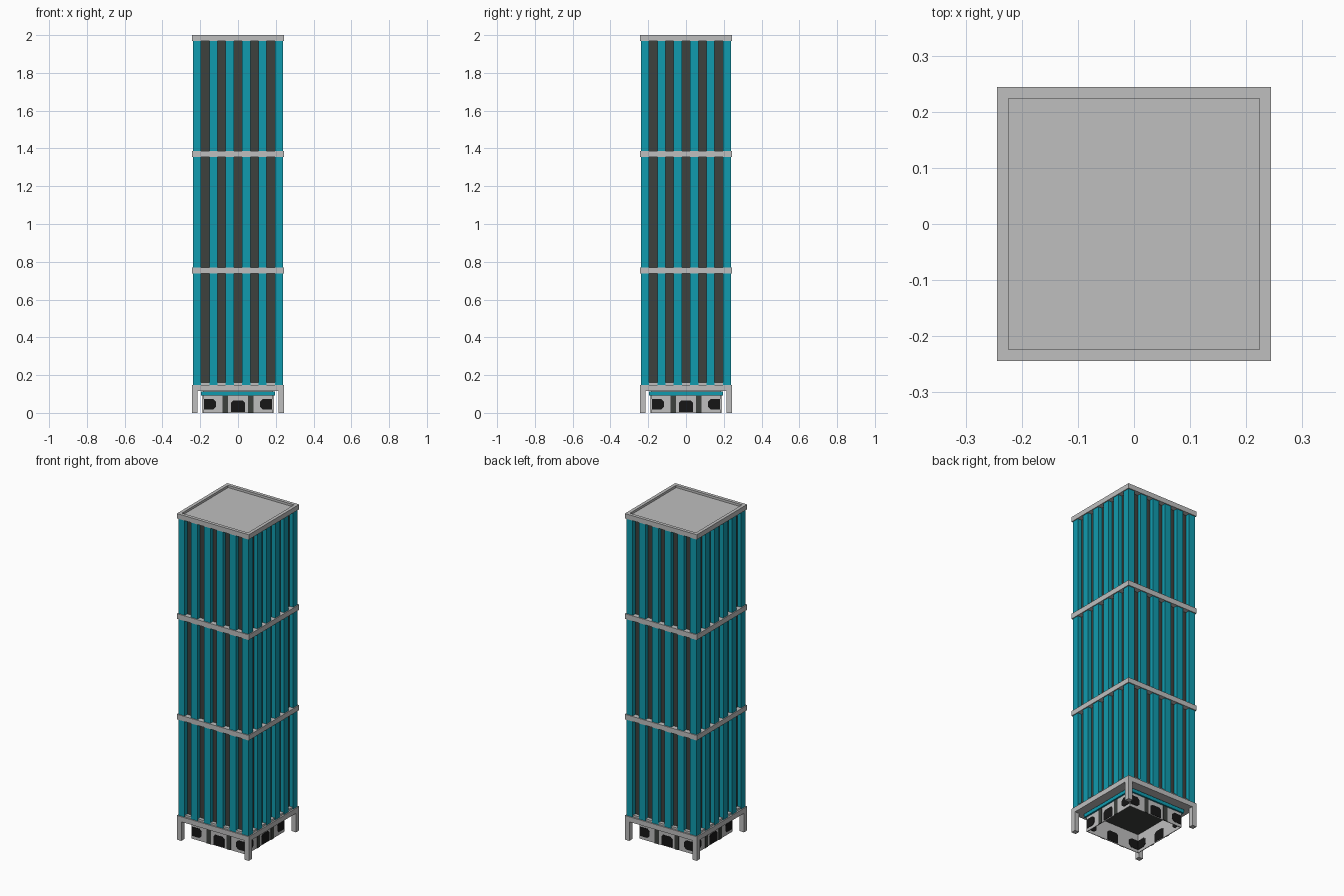
import bpy, bmesh, math
from mathutils import Matrix, Vector

if "Cube" in bpy.data.objects:
    bpy.data.objects.remove(bpy.data.objects["Cube"])


def material(name, rgb):
    m = bpy.data.materials.new(name)
    m.diffuse_color = (*rgb, 1)
    m.use_nodes = True
    m.node_tree.nodes["Principled BSDF"].inputs["Base Color"].default_value = m.diffuse_color
    return m


GREY = material("light grey concrete", (0.52, 0.52, 0.52))
TEAL = material("teal cladding", (0.005, 0.33, 0.43))
DARK = material("dark glazing", (0.047, 0.053, 0.047))
BLACK = material("black window", (0.008, 0.008, 0.008))


def prism(bm, pts, axis, a, b):
    """Extrude a 2D outline along z (plan outline) or y (front elevation outline)."""
    def co(p, t):
        return (p[0], p[1], t) if axis == 'z' else (p[0], t, p[1])
    lo = [bm.verts.new(co(p, a)) for p in pts]
    hi = [bm.verts.new(co(p, b)) for p in pts]
    bm.faces.new(lo)
    bm.faces.new(hi)
    n = len(pts)
    for i in range(n):
        bm.faces.new((lo[i], lo[(i + 1) % n], hi[(i + 1) % n], hi[i]))


def box(bm, x0, x1, y0, y1, z0, z1):
    prism(bm, [(x0, y0), (x1, y0), (x1, y1), (x0, y1)], 'z', z0, z1)


def finish(bm, name, mat, four_sides=False):
    if four_sides:
        src = list(bm.verts) + list(bm.edges) + list(bm.faces)
        for k in (1, 2, 3):
            d = bmesh.ops.duplicate(bm, geom=src)
            vs = [g for g in d['geom'] if isinstance(g, bmesh.types.BMVert)]
            bmesh.ops.rotate(bm, verts=vs, cent=Vector((0, 0, 0)),
                             matrix=Matrix.Rotation(k * math.pi / 2, 3, 'Z'))
    bmesh.ops.recalc_face_normals(bm, faces=bm.faces[:])
    me = bpy.data.meshes.new(name)
    bm.to_mesh(me)
    bm.free()
    me.materials.append(mat)
    ob = bpy.data.objects.new(name, me)
    bpy.context.collection.objects.link(ob)
    return ob


R, F, C, G = 0.244, 0.238, 0.213, 0.185   # bands, fins, core, ground floor
W = 2 * F / 11                            # stripe width

# dark recessed core
bm = bmesh.new()
box(bm, -C, C, -C, C, 0.13, 1.98)
finish(bm, "tower_core", DARK)

# teal fins: four corner posts and four fins on each side
bm = bmesh.new()
box(bm, -F, -F + W, -F, -F + W, 0.13, 1.98)
for i in (2, 4, 6, 8):
    box(bm, -F + i * W, -F + (i + 1) * W, -F, -C + 0.002, 0.13, 1.98)
finish(bm, "teal_fins", TEAL, True)

# small sills at the foot of each recess
bm = bmesh.new()
for i in (1, 3, 5, 7, 9):
    box(bm, -F + i * W, -F + (i + 1) * W, -F + 0.004, -C + 0.002, 0.14, 0.16)
finish(bm, "base_sills", GREY, True)

# concrete bands and base slab
for name, z0, z1 in (("base_slab", 0.117, 0.148), ("lower_band", 0.738, 0.769),
                     ("upper_band", 1.354, 1.386)):
    bm = bmesh.new()
    box(bm, -R, R, -R, R, z0, z1)
    finish(bm, name, GREY)

# roof cap with a sunken deck
bm = bmesh.new()
box(bm, -R, R, -R, R, 1.97, 2.0)
bm.normal_update()
top = max(bm.faces, key=lambda f: f.calc_center_median().z)
bmesh.ops.inset_region(bm, faces=[top], thickness=R - 0.215)
d = bmesh.ops.extrude_face_region(bm, geom=[top])
bmesh.ops.translate(bm, vec=(0, 0, -0.014),
                    verts=[g for g in d['geom'] if isinstance(g, bmesh.types.BMVert)])
if top.is_valid:
    bm.faces.remove(top)
finish(bm, "roof_cap", GREY)

# corner legs
bm = bmesh.new()
box(bm, -R, -R + 0.03, -R, -R + 0.03, 0, 0.12)
finish(bm, "corner_legs", GREY, True)

# ground floor: open-bottomed thin walls under a dark ceiling
bm = bmesh.new()
box(bm, -G, G - 0.004, -G, -G + 0.004, 0, 0.118)
finish(bm, "ground_walls", GREY, True)
bm = bmesh.new()
box(bm, -G + 0.003, G - 0.003, -G + 0.003, G - 0.003, 0.114, 0.118)
finish(bm, "ground_ceiling", DARK)

# teal fascia around the ground floor
bm = bmesh.new()
box(bm, -0.195, G, -0.195, -G, 0.091, 0.112)
finish(bm, "teal_fascia", TEAL, True)

# dark pilasters beside the doors
bm = bmesh.new()
for s in (-1, 1):
    x0, x1 = sorted((s * 0.053, s * 0.081))
    box(bm, x0, x1, -G - 0.003, -G + 0.002, 0, 0.095)
finish(bm, "dark_pilasters", DARK, True)

# windows chamfered on the inner side, and central doors
bm = bmesh.new()
for s in (-1, 1):
    prism(bm, [(s * x, z) for x, z in ((0.18, 0.018), (0.132, 0.018), (0.117, 0.032),
                                      (0.117, 0.06), (0.132, 0.074), (0.18, 0.074))],
          'y', -G - 0.002, -G + 0.006)
prism(bm, [(-0.037, 0.004), (0.037, 0.004), (0.037, 0.055), (0.025, 0.066),
           (-0.025, 0.066), (-0.037, 0.055)], 'y', -G - 0.002, -G + 0.006)
finish(bm, "windows_and_doors", BLACK, True)
